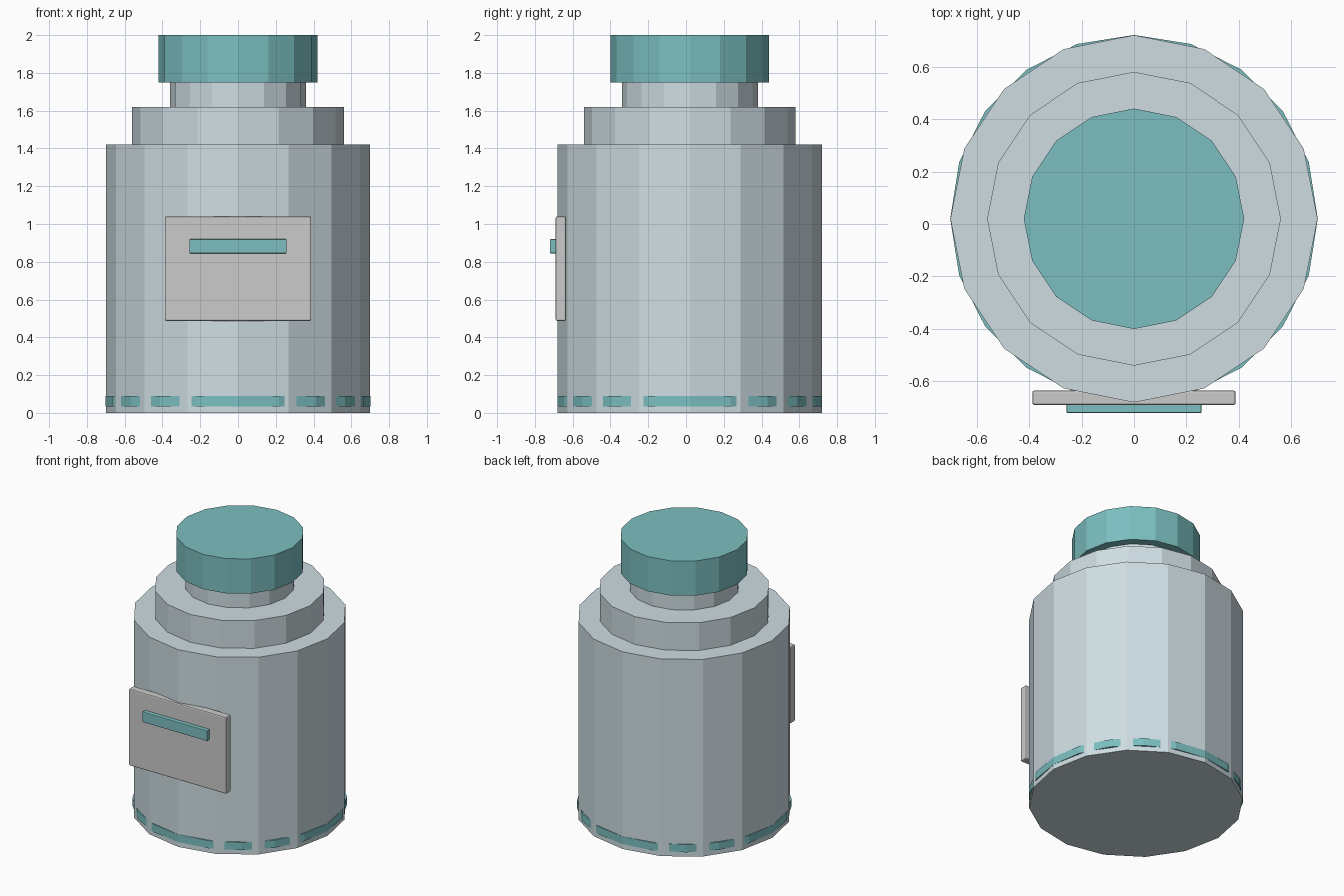
import bpy

if "Cube" in bpy.data.objects:
    bpy.data.objects.remove(bpy.data.objects["Cube"])

CY = 0.02  # the jar axis sits slightly behind the origin


def material(name, rgb):
    mat = bpy.data.materials.new(name)
    mat.diffuse_color = (*rgb, 1)
    mat.use_nodes = True
    mat.node_tree.nodes["Principled BSDF"].inputs["Base Color"].default_value = mat.diffuse_color
    return mat


glass = material("pale_blue", (0.62, 0.72, 0.76))
teal = material("teal", (0.20, 0.52, 0.53))
paper = material("pale_grey", (0.72, 0.73, 0.72))


def drum(name, radius, z0, z1, mat, sides=16):
    """Flat-faced upright cylinder from z0 to z1."""
    bpy.ops.mesh.primitive_cylinder_add(
        vertices=sides, radius=radius, depth=z1 - z0, location=(0, CY, (z0 + z1) / 2))
    ob = bpy.context.object
    ob.name = name
    ob.data.materials.append(mat)
    return ob


def slab(name, width, y0, y1, z0, z1, mat, bevel):
    """Box centred on x with slightly softened edges."""
    bpy.ops.mesh.primitive_cube_add(size=1, location=(0, (y0 + y1) / 2, (z0 + z1) / 2))
    ob = bpy.context.object
    ob.name = name
    ob.scale = (width, y1 - y0, z1 - z0)
    bpy.ops.object.transform_apply(location=False, rotation=False, scale=True)
    mod = ob.modifiers.new("soft_edges", 'BEVEL')
    mod.width = bevel
    mod.segments = 2
    ob.data.materials.append(mat)
    return ob


# Stepped jar and lid
drum("jar_body", 0.70, 0.0, 1.42, glass)
drum("jar_shoulder", 0.56, 1.42, 1.62, glass)
drum("jar_neck", 0.36, 1.62, 1.75, glass)
drum("lid", 0.42, 1.75, 2.0, teal)

# Base band: more sides than the body, so it only shows between its corners
drum("base_band", 0.7005, 0.035, 0.09, teal, sides=20)

# Front label with a raised stripe
slab("label", 0.775, -0.69, -0.635, 0.487, 1.04, paper, 0.008)
slab("label_stripe", 0.515, -0.72, -0.68, 0.845, 0.92, teal, 0.004)
